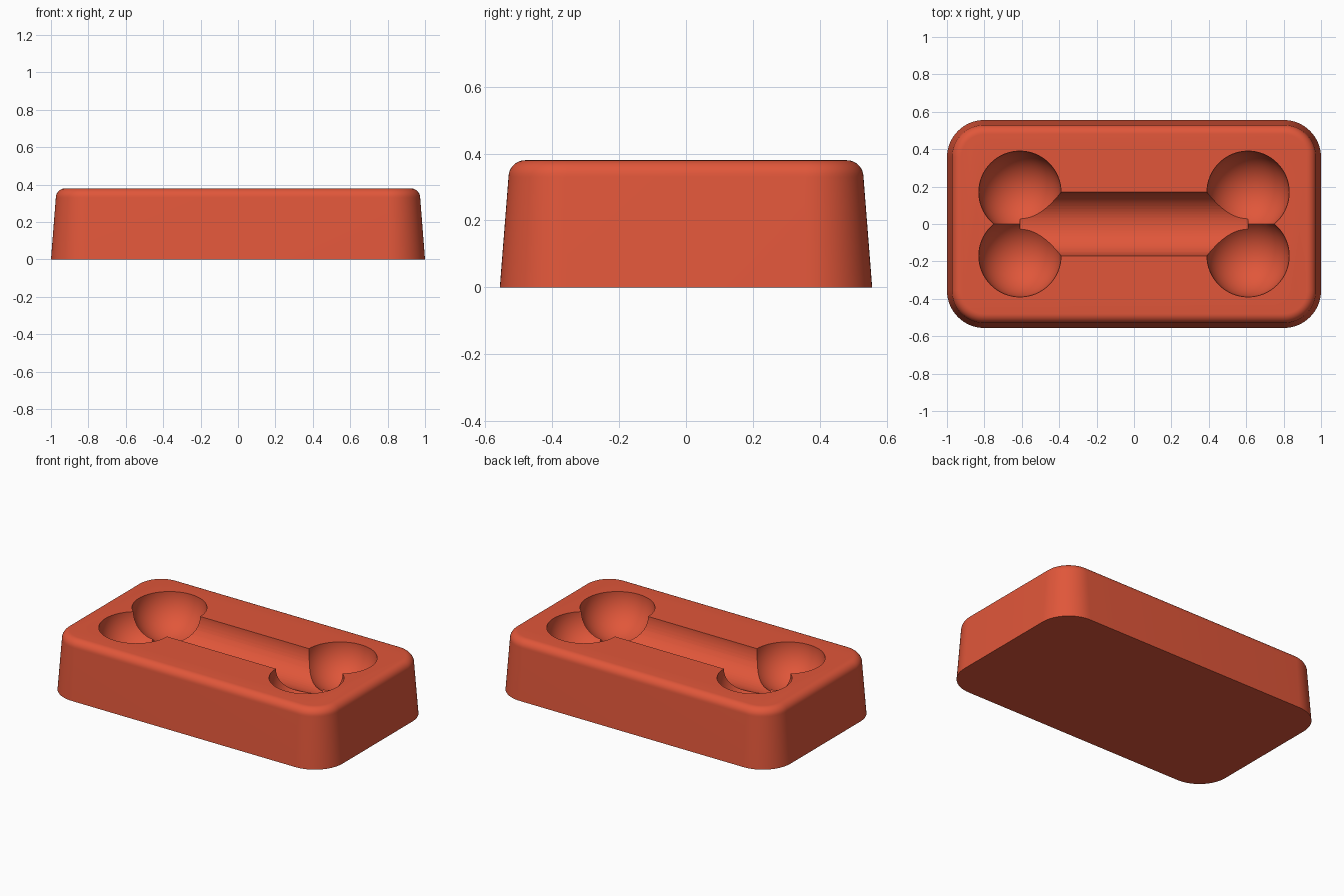
import bpy
import bmesh
from math import sin, cos, pi, radians
from mathutils import Matrix

if "Cube" in bpy.data.objects:
    bpy.data.objects.remove(bpy.data.objects["Cube"], do_unlink=True)

HEIGHT = 0.38
HALF_X, HALF_Y, CORNER = 1.0, 0.556, 0.2
BEVEL, TAPER = 0.05, 0.026

red = bpy.data.materials.new("coral_red")
red.use_nodes = True
color = (0.75, 0.094, 0.042, 1)
red.diffuse_color = color
red.node_tree.nodes["Principled BSDF"].inputs["Base Color"].default_value = color


def make_object(name, bm):
    bmesh.ops.recalc_face_normals(bm, faces=bm.faces)
    mesh = bpy.data.meshes.new(name)
    bm.to_mesh(mesh)
    bm.free()
    mesh.materials.append(red)
    obj = bpy.data.objects.new(name, mesh)
    bpy.context.collection.objects.link(obj)
    return obj


def rounded_ring(bm, inset, z, steps=16):
    """Rounded rectangle of vertices, shrunk by inset."""
    radius = CORNER - inset
    verts = []
    for quarter, (sx, sy) in enumerate([(1, 1), (-1, 1), (-1, -1), (1, -1)]):
        for i in range(steps + 1):
            a = (quarter + i / steps) * pi / 2
            verts.append(bm.verts.new((sx * (HALF_X - CORNER) + radius * cos(a),
                                       sy * (HALF_Y - CORNER) + radius * sin(a), z)))
    return verts


# Tapered block with a rounded top edge
profile = [(0, 0)]
for i in range(9):
    a = i / 8 * pi / 2
    profile.append((TAPER + BEVEL * (1 - cos(a)), HEIGHT - BEVEL + BEVEL * sin(a)))
bm = bmesh.new()
rings = [rounded_ring(bm, inset, z) for inset, z in profile]
for low, high in zip(rings, rings[1:]):
    for i in range(len(low)):
        j = (i + 1) % len(low)
        bm.faces.new((low[i], low[j], high[j], high[i]))
bm.faces.new(rings[0][::-1])
bm.faces.new(rings[-1])
tray = make_object("bone_tray", bm)

# Cutters: four round knuckles and a half-round shaft
cutters = []
for sx in (-1, 1):
    for sy in (-1, 1):
        bm = bmesh.new()
        bmesh.ops.create_uvsphere(bm, u_segments=64, v_segments=32, radius=0.22,
                                  matrix=Matrix.Translation((sx * 0.61, sy * 0.17, HEIGHT - 0.001)))
        cutters.append(make_object("knuckle_cutter", bm))
bm = bmesh.new()
bmesh.ops.create_cone(bm, cap_ends=True, segments=64, radius1=0.17, radius2=0.17, depth=1.22,
                      matrix=Matrix.Translation((0, 0, HEIGHT - 0.001)) @ Matrix.Rotation(pi / 2, 4, 'Y'))
cutters.append(make_object("shaft_cutter", bm))

# Carve the hollow, then drop the cutters
bpy.ops.object.select_all(action='DESELECT')
tray.select_set(True)
bpy.context.view_layer.objects.active = tray
for cutter in cutters:
    cutter.hide_render = True
    mod = tray.modifiers.new("carve", 'BOOLEAN')
    mod.operation = 'DIFFERENCE'
    mod.solver = 'EXACT'
    mod.object = cutter
    bpy.ops.object.modifier_apply(modifier=mod.name)
    bpy.data.objects.remove(cutter, do_unlink=True)

bpy.ops.object.shade_smooth_by_angle(angle=radians(30))
